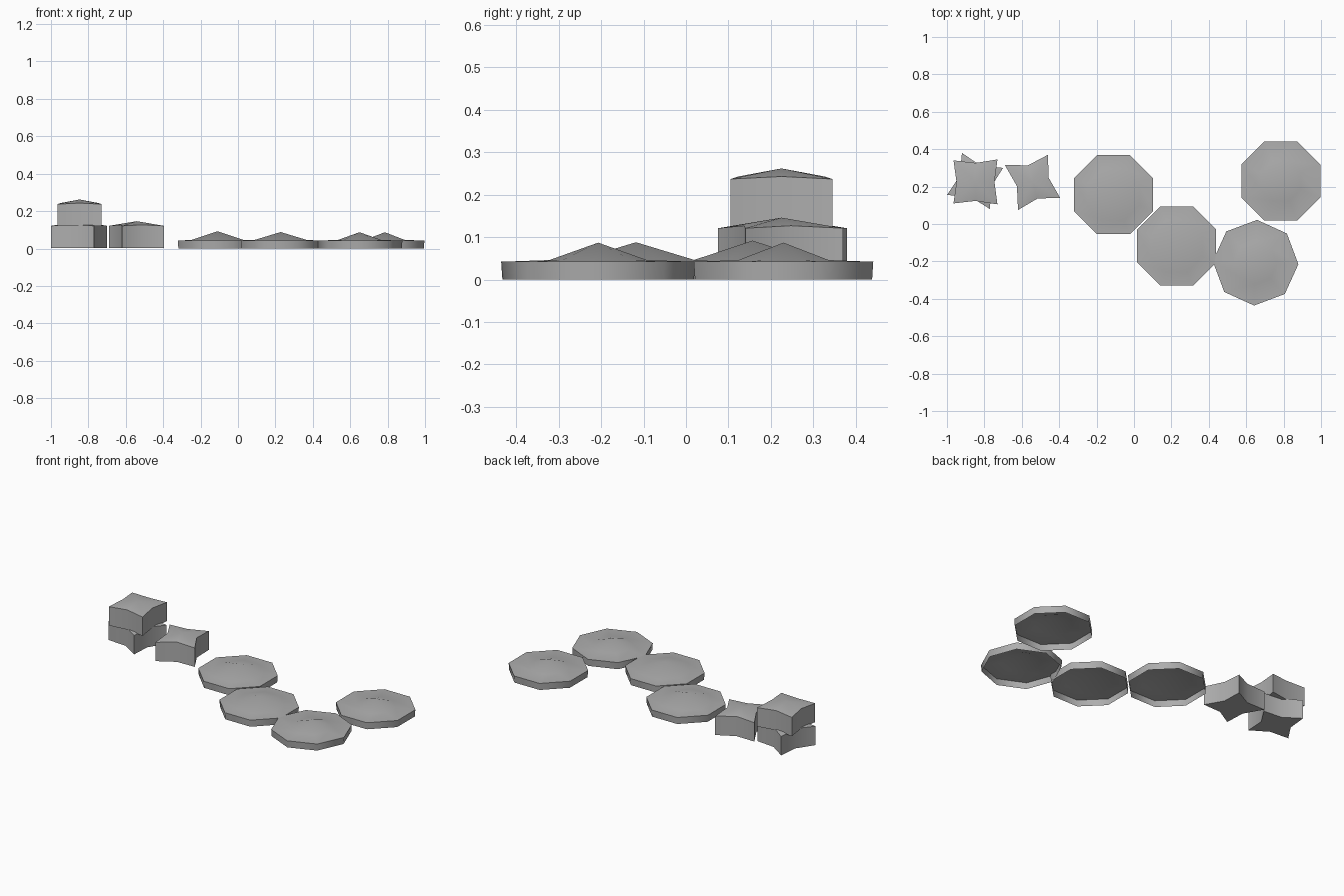
import bpy, bmesh, math
from mathutils import Vector

cube = bpy.data.objects.get("Cube")
if cube:
    bpy.data.objects.remove(cube, do_unlink=True)

grey = bpy.data.materials.new("stone grey")
grey.use_nodes = True
GREY = (0.42, 0.42, 0.42, 1)
grey.diffuse_color = GREY
grey.node_tree.nodes["Principled BSDF"].inputs["Base Color"].default_value = GREY


def finish(bm, name, angle):
    """Turn a bmesh into a smooth-shaded object with sharp corners kept."""
    bmesh.ops.recalc_face_normals(bm, faces=bm.faces)
    mesh = bpy.data.meshes.new(name)
    bm.to_mesh(mesh)
    bm.free()
    mesh.materials.append(grey)
    mesh.shade_smooth()
    mesh.set_sharp_from_angle(angle=math.radians(angle))
    obj = bpy.data.objects.new(name, mesh)
    bpy.context.collection.objects.link(obj)


def bridge(bm, low, high):
    for i in range(len(low)):
        j = (i + 1) % len(low)
        bm.faces.new((low[i], low[j], high[j], high[i]))


def cap(bm, ring, apex):
    tip = bm.verts.new(apex)
    for i in range(len(ring)):
        bm.faces.new((ring[i], ring[(i + 1) % len(ring)], tip))


def stepping_disc(name, x, y, turn, dome, peak):
    """Octagonal shell, open below, with a low raised centre."""
    bm = bmesh.new()
    rings = []
    for radius, z in ((0.226, 0), (0.229, 0.042), (dome, 0.046)):
        ring = []
        for i in range(8):
            a = math.radians(turn + 45 * i)
            ring.append(bm.verts.new((x + radius * math.cos(a), y + radius * math.sin(a), z)))
        rings.append(ring)
    bridge(bm, rings[0], rings[1])
    bridge(bm, rings[1], rings[2])
    cap(bm, rings[2], (x, y, peak))
    finish(bm, name, 50)


def block(name, corners, base, pinch):
    """Four-cornered block with pinched-in sides and a pointed top."""
    bm = bmesh.new()
    pts = [Vector(c) for c in corners]
    mid = sum(pts, Vector((0, 0))) / 4
    outline = []
    for i, p in enumerate(pts):
        edge = (p + pts[(i + 1) % 4]) / 2
        outline += [p, edge + (mid - edge).normalized() * pinch]
    low = [bm.verts.new((p.x, p.y, base)) for p in outline]
    high = [bm.verts.new((p.x, p.y, base + 0.117 + 0.006 * (i % 2))) for i, p in enumerate(outline)]
    bridge(bm, low, high)
    cap(bm, high, (mid.x, mid.y, base + 0.142))
    cap(bm, low, (mid.x, mid.y, base))
    finish(bm, name, 40)


# Row of octagonal discs
stepping_disc("disc_right", -0.11, 0.157, 22.5, 0.15, 0.092)
stepping_disc("disc_middle", 0.228, -0.118, 22.5, 0.15, 0.088)
stepping_disc("disc_front", 0.65, -0.207, -2, 0.115, 0.087)
stepping_disc("disc_left", 0.785, 0.23, 22.5, 0.115, 0.087)

# Pile of blocks, with one standing alone
block("lower_block", [(-0.92, 0.38), (-1.0, 0.155), (-0.77, 0.08), (-0.70, 0.30)], 0.004, 0.03)
block("upper_block", [(-0.965, 0.34), (-0.965, 0.11), (-0.73, 0.105), (-0.73, 0.345)], 0.12, 0.016)
block("single_block", [(-0.69, 0.315), (-0.62, 0.075), (-0.395, 0.14), (-0.46, 0.37)], 0.004, 0.03)
